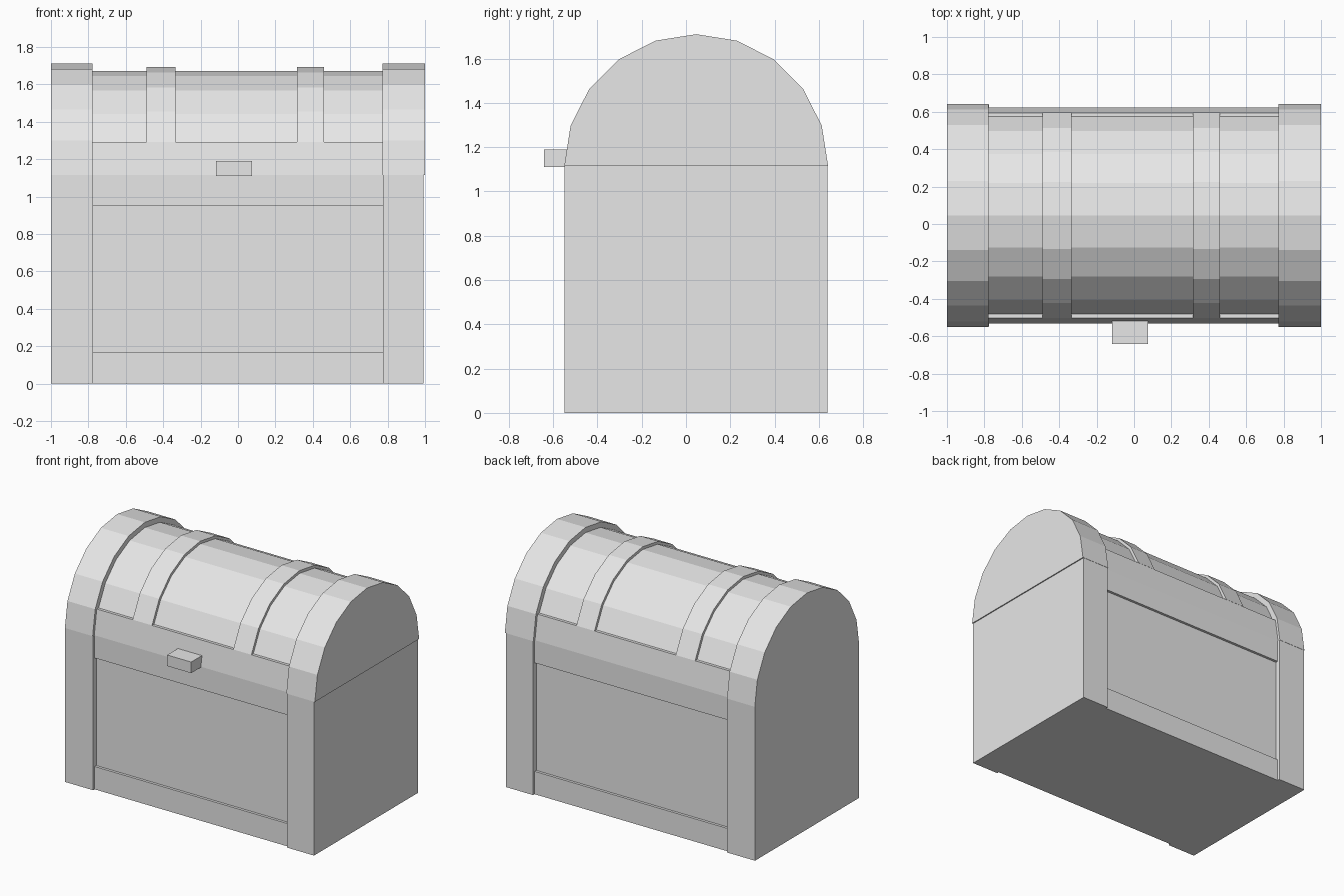
import bpy, bmesh
from math import cos, sin, radians

cube = bpy.data.objects.get("Cube")
if cube:
    bpy.data.objects.remove(cube, do_unlink=True)

CENTRE_Y = 0.046   # middle of the chest depth
SPRING_Z = 1.114   # height where the lid starts to curve
END, BAND, BOARD = 0.596, 0.577, 0.558   # half depths, outer to inner

grey = bpy.data.materials.new("light grey")
grey.use_nodes = True
colour = (0.8, 0.8, 0.8, 1)
grey.diffuse_color = colour
grey.node_tree.nodes["Principled BSDF"].inputs["Base Color"].default_value = colour


def extrude_profile(name, points, x0, x1):
    """Solid made by extruding a (y, z) outline from x0 to x1."""
    bm = bmesh.new()
    face = bm.faces.new([bm.verts.new((x0, y, z)) for y, z in points])
    moved = bmesh.ops.extrude_face_region(bm, geom=[face])["geom"]
    bmesh.ops.translate(bm, vec=(x1 - x0, 0, 0),
                        verts=[v for v in moved if isinstance(v, bmesh.types.BMVert)])
    bmesh.ops.recalc_face_normals(bm, faces=bm.faces)
    mesh = bpy.data.meshes.new(name)
    bm.to_mesh(mesh)
    bm.free()
    mesh.materials.append(grey)
    obj = bpy.data.objects.new(name, mesh)
    bpy.context.collection.objects.link(obj)
    return obj


def arc(r, first=0, last=10):
    """Points on the ten-sided lid curve."""
    return [(CENTRE_Y + r * cos(radians(18 * i)), SPRING_Z + r * sin(radians(18 * i)))
            for i in range(first, last + 1)]


def block(half, z0, z1):
    a, b = CENTRE_Y - half, CENTRE_Y + half
    return [(a, z0), (b, z0), (b, z1), (a, z1)]


# Chest body and the boards of the lid
extrude_profile("body_panels", block(BOARD, 0.01, SPRING_Z), -0.8, 0.8)
extrude_profile("lid_boards", arc(BOARD), -0.8, 0.8)

# Rails across the bottom and under the lid
extrude_profile("bottom_rail", block(BAND, 0, 0.165), -0.785, 0.785)
rim = arc(BAND, 0, 1) + arc(BAND, 9, 10)
rim += [(CENTRE_Y - BAND, 0.95), (CENTRE_Y + BAND, 0.95)]
extrude_profile("lid_rim", rim, -0.785, 0.785)

# Straps over the lid
for name, x0, x1 in (("right_strap", -0.49, -0.335), ("left_strap", 0.315, 0.46)):
    extrude_profile(name, arc(BAND + 0.001, 1, 9), x0, x1)

# End posts and end arches
for side, x0, x1, post0, post1 in (("right", -1, -0.778, -1, -0.775),
                                   ("left", 0.772, 1, 0.775, 0.992)):
    extrude_profile(side + "_end_post", block(END - 0.002, 0, SPRING_Z), post0, post1)
    extrude_profile(side + "_end_arch", arc(END), x0, x1)

# Latch on the front
extrude_profile("latch", [(-0.642, 1.11), (-0.5, 1.11), (-0.5, 1.19), (-0.642, 1.19)],
                -0.117, 0.075)
